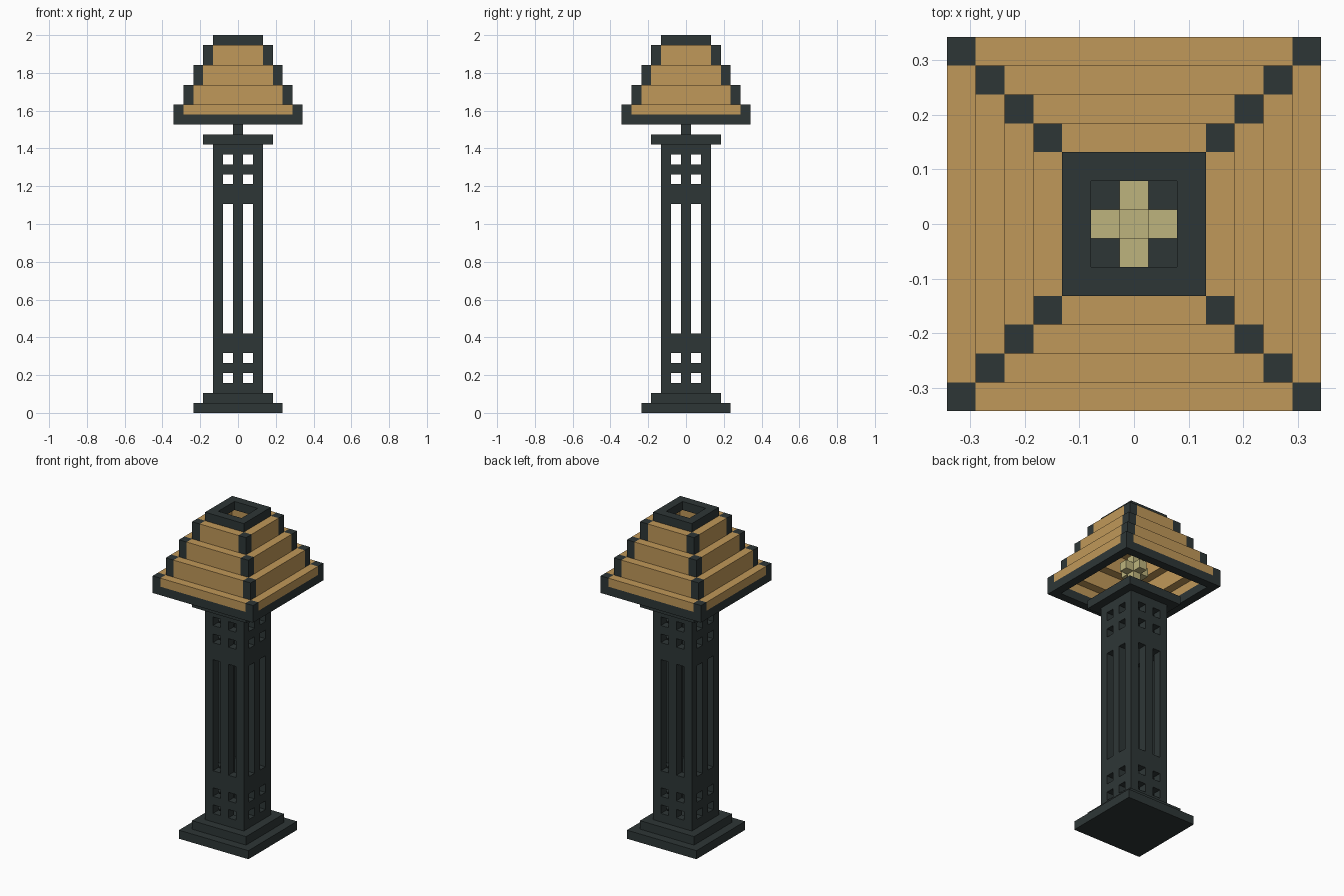
import bpy
import bmesh
from mathutils import Matrix, Vector
from math import pi

if "Cube" in bpy.data.objects:
    bpy.data.objects.remove(bpy.data.objects["Cube"], do_unlink=True)

U = 2 / 38  # one block; all sizes below are in blocks


def material(name, rgb):
    m = bpy.data.materials.new(name)
    m.use_nodes = True
    m.diffuse_color = (*rgb, 1)
    m.node_tree.nodes["Principled BSDF"].inputs["Base Color"].default_value = (*rgb, 1)
    return m


IRON = material("dark iron", (0.027, 0.037, 0.037))
TAN = material("tan shade", (0.53, 0.315, 0.1))
CREAM = material("cream bulb", (0.51, 0.455, 0.205))


def build(name, mat, boxes, turns=1):
    """Join boxes (x0, x1, y0, y1, z0, z1), repeated around the z axis."""
    bm = bmesh.new()
    for x0, x1, y0, y1, z0, z1 in boxes:
        size = Vector((x1 - x0, y1 - y0, z1 - z0))
        mid = Vector((x0 + x1, y0 + y1, z0 + z1)) / 2
        for t in range(turns):
            mat4 = (Matrix.Scale(U, 4) @ Matrix.Rotation(t * pi / 2, 4, "Z")
                    @ Matrix.Translation(mid) @ Matrix.Diagonal((*size, 1)))
            bmesh.ops.create_cube(bm, size=1, matrix=mat4)
    mesh = bpy.data.meshes.new(name)
    bm.to_mesh(mesh)
    bm.free()
    mesh.materials.append(mat)
    obj = bpy.data.objects.new(name, mesh)
    bpy.context.collection.objects.link(obj)
    return obj


def slab(h, z0, z1):
    return (-h, h, -h, h, z0, z1)


def ring_side(h, z0, z1):
    # one side of a square ring, including one corner
    return (-h, h - 1, -h, 1 - h, z0, z1)


def corner(h, z0, z1):
    return (-h, 1 - h, -h, 1 - h, z0, z1)


# Stepped base
build("base_plinth", IRON, [slab(4.5, 0, 1)])
build("base_step", IRON, [slab(3.5, 1, 2)])

# Hollow column: solid bands, with posts and mullions beside the openings
windows = [(3, 4), (5, 6), (8, 21), (23, 24), (25, 26)]
edges = [2] + [z for w in windows for z in w] + [27]
bands = list(zip(edges[::2], edges[1::2]))
build("column_bands", IRON, [ring_side(2.5, *b) for b in bands], 4)
build("column_posts", IRON, [corner(2.5, *w) for w in windows], 4)
build("column_mullions", IRON, [(-.5, .5, -2.5, -1.5, *w) for w in windows], 4)

# Cap, stem and bulb
build("column_cap", IRON, [slab(3.5, 27, 28)])
build("bulb_stem", IRON, [slab(.5, 28, 30)])
build("bulb_core", CREAM, [slab(.5, 30, 33)])
build("bulb_arms", CREAM, [(-.5, .5, -1.5, -.5, 31, 32)], 4)

# Stepped shade: tan panels between dark corner blocks
build("shade_rim", IRON, [ring_side(6.5, 29, 30)], 4)
tiers = [(6.5, 30, 31), (5.5, 31, 33), (4.5, 33, 35), (3.5, 35, 37)]
build("shade_panels", TAN,
      [(1 - h, h - 1, -h, 1 - h, a, b) for h, a, b in tiers], 4)
build("shade_corners", IRON, [corner(*t) for t in tiers], 4)
build("shade_top_ring", IRON, [ring_side(2.5, 37, 38)], 4)
